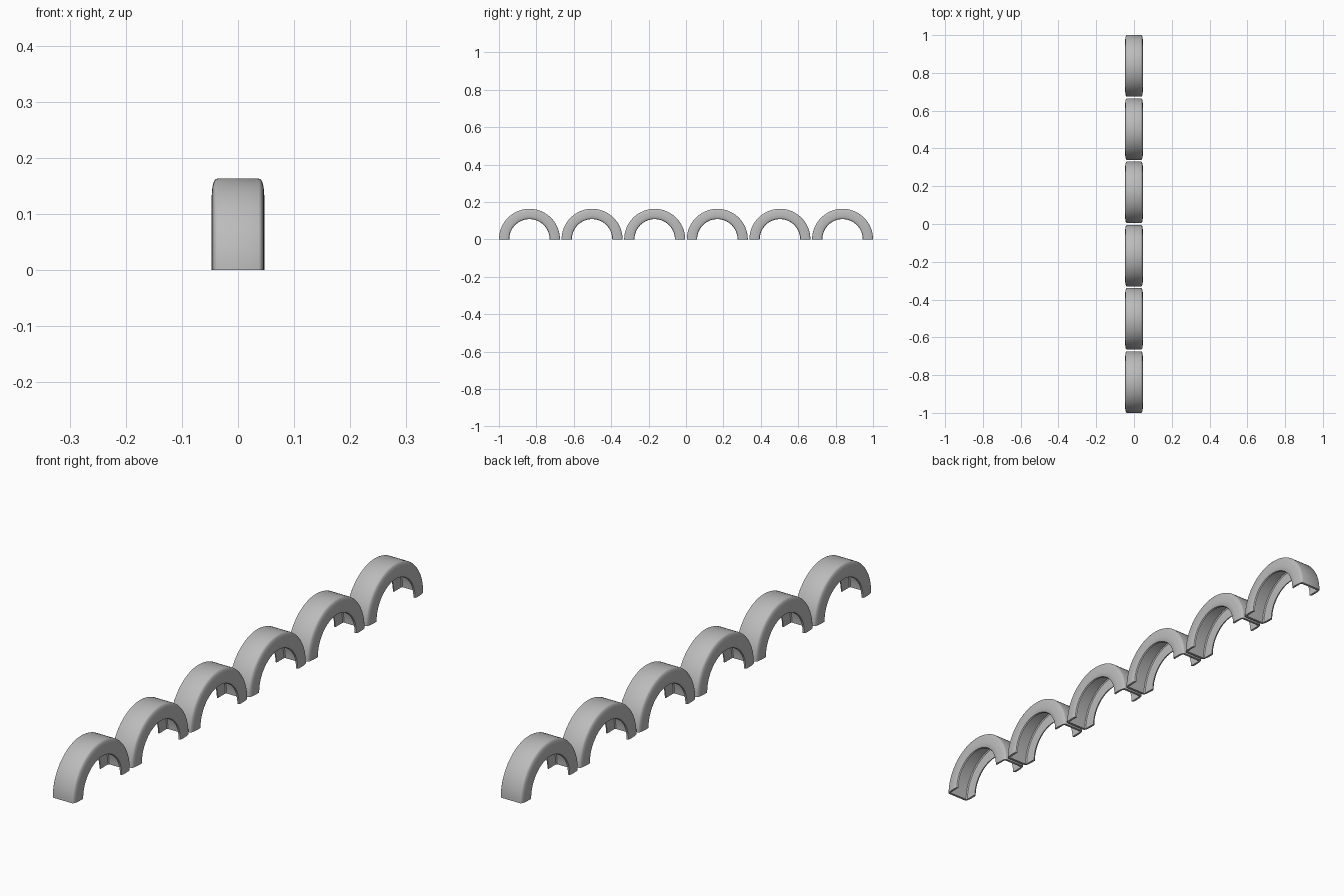
import bpy, bmesh, math

if "Cube" in bpy.data.objects:
    bpy.data.objects.remove(bpy.data.objects["Cube"])

R = 0.163            # outer radius of each arch
STEP = (2 - 2 * R) / 5
SEGS = 40

grey = bpy.data.materials.new("mid_grey")
grey.diffuse_color = (0.5, 0.5, 0.5, 1)
grey.use_nodes = True
grey.node_tree.nodes["Principled BSDF"].inputs["Base Color"].default_value = grey.diffuse_color

# half of the hollow channel section: (x, radius), outer skin then inner skin
outer = [(0.037, 0.163), (0.0405, 0.1615), (0.043, 0.158), (0.045, 0.151),
         (0.0463, 0.142), (0.047, 0.130), (0.047, 0.114), (0.0445, 0.110)]
inner = [(0.039, 0.108), (0.039, 0.150), (0.036, 0.154)]
half = outer + inner
section = half + [(-x, r) for x, r in reversed(half)]


def make_arch(index, y):
    bm = bmesh.new()
    rings = []
    for i in range(SEGS + 1):
        a = math.pi * i / SEGS
        rings.append([bm.verts.new((x, y + r * math.cos(a), r * math.sin(a)))
                      for x, r in section])
    n = len(section)
    for a, b in zip(rings, rings[1:]):
        for j in range(n):
            k = (j + 1) % n
            bm.faces.new((a[j], a[k], b[k], b[j]))
    # flat feet
    bm.faces.new(rings[0])
    bm.faces.new(rings[-1][::-1])
    bmesh.ops.recalc_face_normals(bm, faces=bm.faces)
    mesh = bpy.data.meshes.new("fender_arch")
    bm.to_mesh(mesh)
    bm.free()
    mesh.materials.append(grey)
    ob = bpy.data.objects.new(f"fender_arch_{index + 1}", mesh)
    bpy.context.collection.objects.link(ob)
    bpy.ops.object.select_all(action='DESELECT')
    ob.select_set(True)
    bpy.context.view_layer.objects.active = ob
    bpy.ops.object.shade_smooth_by_angle(angle=math.radians(35))


# row of six arches
for i in range(6):
    make_arch(i, (i - 2.5) * STEP)
